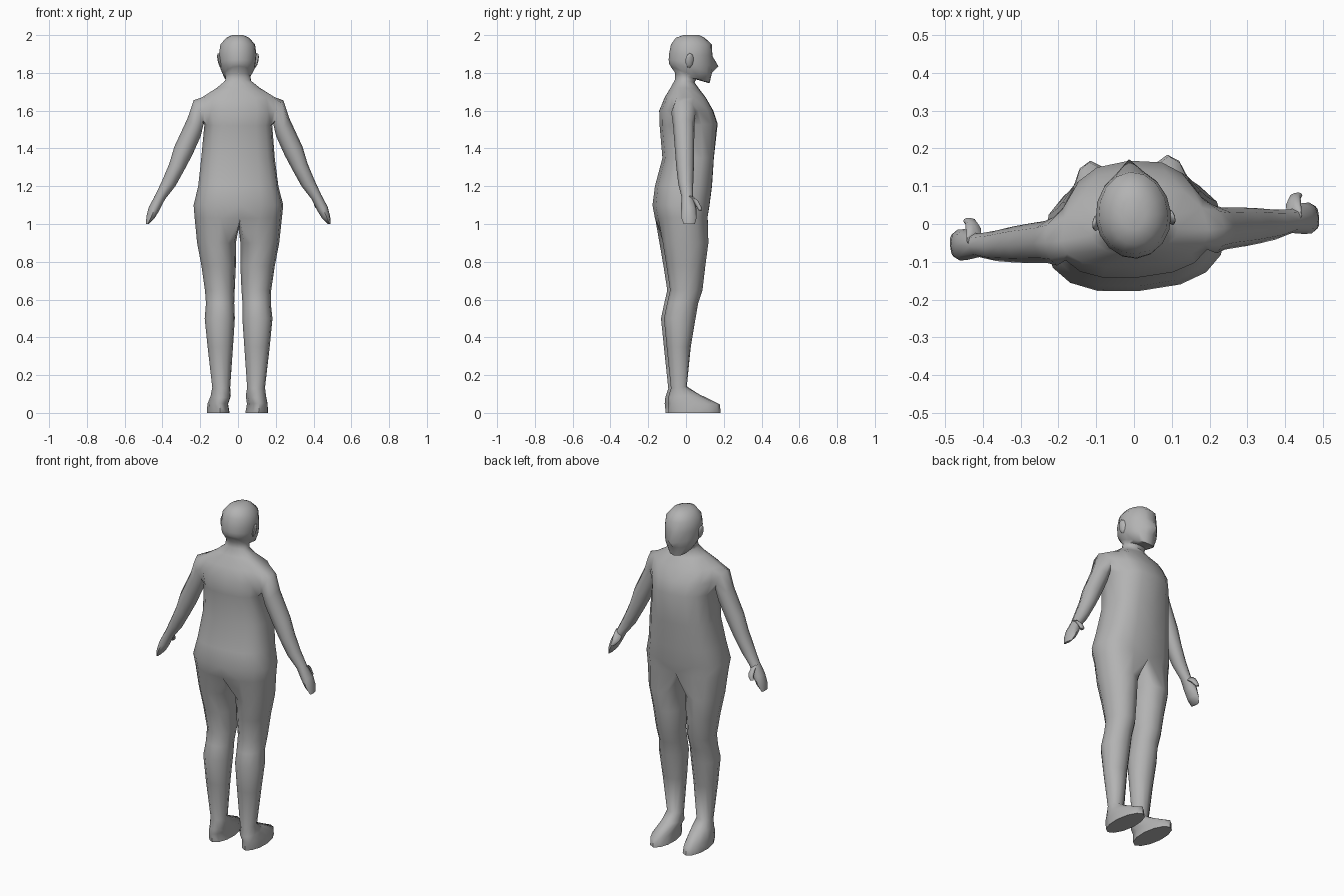
import bpy, bmesh
from math import sin, cos, pi, radians
from mathutils import Matrix, Vector

if "Cube" in bpy.data.objects:
    bpy.data.objects.remove(bpy.data.objects["Cube"])

YAW = radians(4.4)

grey = bpy.data.materials.new("plain grey")
grey.use_nodes = True
grey.diffuse_color = (0.45, 0.45, 0.45, 1)
grey.node_tree.nodes["Principled BSDF"].inputs["Base Color"].default_value = grey.diffuse_color


def spow(v, p):
    """Signed power that squares off a circle."""
    return (1 if v >= 0 else -1) * abs(v) ** (2 / p)


def half_ring(bm, zf, zb, yf, yb, ymid, rx, p=2.0, tip=0):
    """Nine points from the front centre round the left side to the back centre."""
    ring = []
    for i in range(9):
        c, s = cos(i * pi / 8), sin(i * pi / 8)
        y = ymid + (yf - ymid if c > 0 else ymid - yb) * spow(c, p)
        z = (zf + zb) / 2 + (zf - zb) / 2 * c
        x = 0 if i in (0, 8) else rx * spow(s, p)
        ring.append(bm.verts.new((x, y + (tip if i == 0 else 0), z)))
    return ring


def leg_ring(bm, zf, zb, ox, ix, yf, yb):
    """Twelve points; the first lies at the inner front."""
    ring = []
    for i in range(12):
        a = (i - 1) * pi / 6
        ring.append(bm.verts.new(((ox + ix) / 2 + (ox - ix) / 2 * sin(a),
                                  (yf + yb) / 2 + (yf - yb) / 2 * cos(a),
                                  (zf + zb) / 2 + (zf - zb) / 2 * cos(a))))
    return ring


def arm_ring(bm, ox, oz, ix, iz, y, ry):
    """Eight points between an outer and an inner point of the arm outline."""
    o, i = Vector((ox, y, oz)), Vector((ix, y, iz))
    return [bm.verts.new((o + i) / 2 + (o - i) / 2 * sin(pi / 4 * (k + 1))
                         + Vector((0, ry * cos(pi / 4 * (k + 1)), 0))) for k in range(8)]


def bridge(bm, a, b, closed=True, skip=()):
    n = len(a)
    for i in range(n if closed else n - 1):
        if i not in skip:
            j = (i + 1) % n
            bm.faces.new((a[i], a[j], b[j], b[i]))


def finish(bm, name):
    """Mirror, orient, shade and turn a half mesh."""
    bmesh.ops.mirror(bm, geom=bm.verts[:] + bm.edges[:] + bm.faces[:],
                     matrix=Matrix.Identity(4), axis='X', merge_dist=0.0005)
    bmesh.ops.recalc_face_normals(bm, faces=bm.faces[:])
    mesh = bpy.data.meshes.new(name)
    bm.to_mesh(mesh)
    bm.free()
    mesh.materials.append(grey)
    ob = bpy.data.objects.new(name, mesh)
    bpy.context.collection.objects.link(ob)
    ob.rotation_euler.z = YAW
    bpy.ops.object.select_all(action='DESELECT')
    ob.select_set(True)
    bpy.context.view_layer.objects.active = ob
    bpy.ops.object.shade_smooth_by_angle(angle=radians(65))


bm = bmesh.new()

# Torso, neck and head: front z, back z, front y, back y, side y, half width
torso = [
    (1.04, 1.03, .115, -.165, -.02, .232, 2.4),
    (1.10, 1.10, .125, -.178, -.03, .238, 2.5),
    (1.20, 1.20, .138, -.165, -.02, .213, 2.6),
    (1.35, 1.35, .148, -.125, 0, .195, 2.7),
    (1.53, 1.52, .168, -.14, -.02, .18, 2.6),
    (1.60, 1.60, .145, -.142, -.03, .20, 2.5),
    (1.67, 1.67, .105, -.112, -.03, .195, 2.3),
    (1.715, 1.725, .07, -.08, -.02, .115, 2),
]
head = [
    (1.75, 1.765, .045, -.058, -.01, .069, 2),
    (1.765, 1.80, .055, -.058, 0, .066, 2),
    (1.745, 1.835, .125, -.082, .02, .072, 2.2),
    (1.80, 1.85, .138, -.09, .02, .092, 2.1),
    (1.835, 1.87, .145, -.092, .02, .097, 2, .027),
    (1.89, 1.90, .14, -.09, .02, .1, 2),
    (1.95, 1.95, .138, -.08, .02, .092, 2),
    (1.985, 1.985, .1, -.055, .02, .062, 2),
    (2.0, 2.0, .07, -.015, .02, .03, 2),
]
rings = [half_ring(bm, *r) for r in torso + head]
for k in range(len(rings) - 1):
    bridge(bm, rings[k], rings[k + 1], False, (3, 4) if k in (4, 5) else ())
bm.faces.new(rings[-1])

# Arm grown from the opening in the side of the chest
low, mid, top = rings[4:7]
loop = [top[3], top[4], top[5], mid[5], low[5], low[4], low[3], mid[3]]
for r in [
    (.238, 1.655, .185, 1.53, -.03, .064),
    (.270, 1.56, .20, 1.465, -.03, .056),
    (.340, 1.41, .245, 1.365, -.03, .051),
    (.367, 1.32, .285, 1.29, -.03, .047),
    (.405, 1.23, .335, 1.20, -.03, .04),
    (.440, 1.155, .39, 1.13, -.025, .031),
    (.475, 1.09, .42, 1.07, -.02, .041),
    (.488, 1.04, .445, 1.03, -.02, .041),
    (.490, 1.0, .475, 1.0, -.02, .03),
]:
    nxt = arm_ring(bm, *r)
    bridge(bm, loop, nxt)
    loop = nxt
bm.faces.new(loop)

# Leg and foot grown from the hips and the crotch line
crotch = [bm.verts.new((0, y, z)) for y, z in ((-.10, 1.0), (-.02, .985), (.06, 1.0))]
loop = rings[0] + crotch
for r in [
    (.90, .90, .218, .012, .11, -.132),
    (.78, .78, .195, .012, .095, -.112),
    (.65, .65, .176, .018, .08, -.092),
    (.58, .58, .172, .022, .057, -.108),
    (.50, .50, .18, .02, .043, -.125),
    (.35, .35, .165, .03, .018, -.11),
    (.14, .13, .14, .045, -.003, -.087),
    (.10, .08, .147, .04, .06, -.103),
    (.045, .05, .16, .05, .172, -.105),
    (0, 0, .162, .042, .176, -.1),
]:
    nxt = leg_ring(bm, *r)
    bridge(bm, loop, nxt)
    loop = nxt
bm.faces.new(loop)
finish(bm, "body")

# Ears
bm = bmesh.new()
bmesh.ops.create_uvsphere(bm, u_segments=8, v_segments=6, radius=1,
                          matrix=Matrix.Translation((.097, .012, 1.865))
                          @ Matrix.Rotation(radians(12), 4, 'Y')
                          @ Matrix.Rotation(radians(15), 4, 'Z')
                          @ Matrix.Diagonal((.01, .024, .04, 1)))
finish(bm, "ears")

# Thumbs
bm = bmesh.new()
loop = None
for r in [(.445, 1.15, .405, 1.12, -.01, .02), (.445, 1.125, .405, 1.10, .02, .016),
          (.445, 1.095, .415, 1.085, .036, .013), (.45, 1.075, .43, 1.07, .042, .008)]:
    nxt = arm_ring(bm, *r)
    if loop:
        bridge(bm, loop, nxt)
    else:
        bm.faces.new(nxt)
    loop = nxt
bm.faces.new(loop)
finish(bm, "thumbs")
